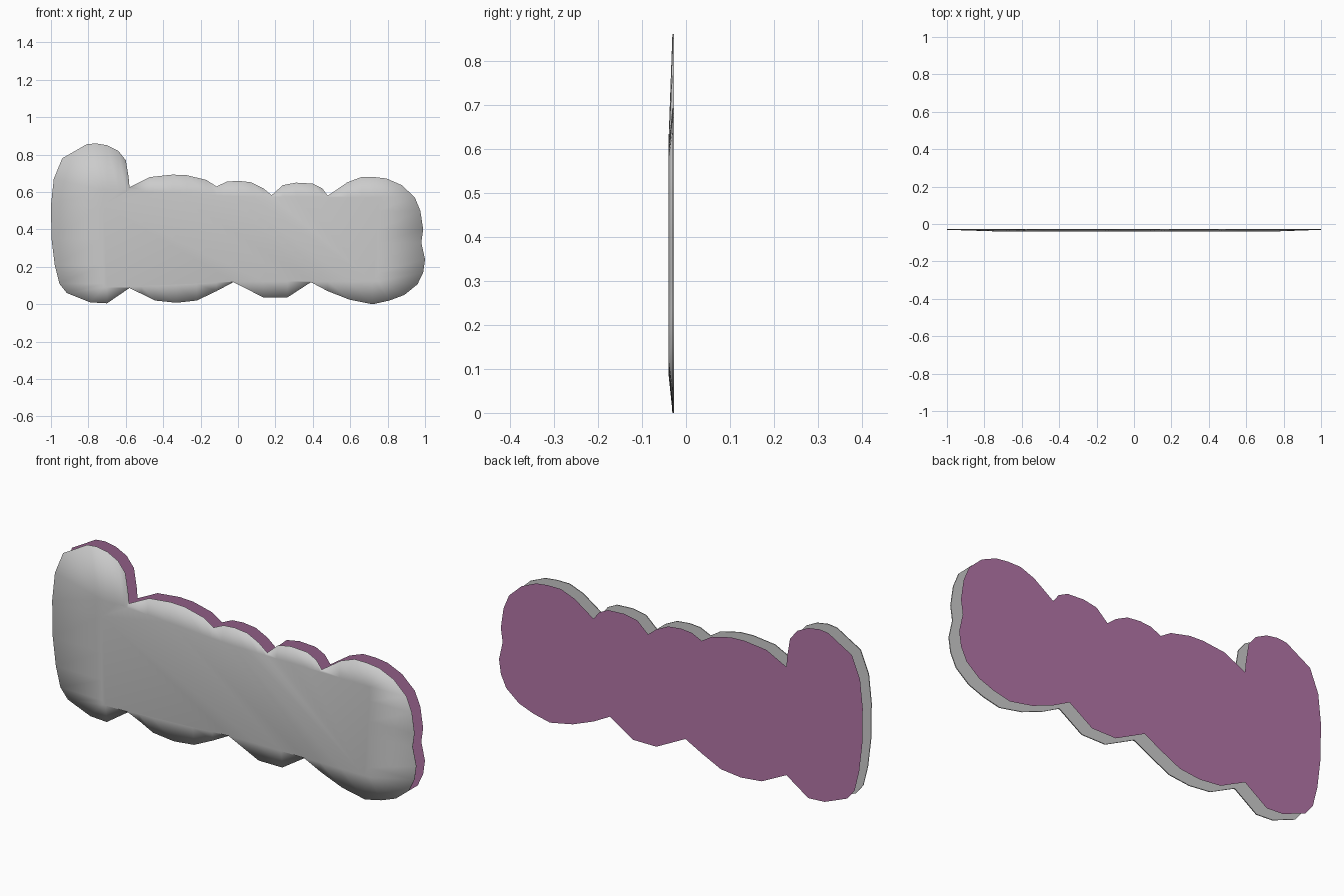
import bpy, bmesh

if "Cube" in bpy.data.objects:
    bpy.data.objects.remove(bpy.data.objects["Cube"])

# Scalloped plaque outline (x, z), clockwise from the left side
OUTLINE = [
    (-1, .53), (-.985, .67), (-.94, .78), (-.87, .82), (-.81, .855), (-.76, .86),
    (-.70, .85), (-.64, .82), (-.60, .77), (-.585, .68), (-.58, .625),
    (-.47, .68), (-.35, .693), (-.275, .69), (-.17, .665), (-.115, .63),
    (-.06, .655), (0, .66), (.07, .652), (.135, .62), (.18, .583),
    (.24, .637), (.31, .65), (.40, .645), (.45, .62), (.48, .58),
    (.585, .652), (.66, .68), (.73, .68), (.795, .672), (.875, .637), (.945, .572),
    (.975, .50), (.99, .40), (.98, .33), (1, .24), (.99, .17), (.96, .107),
    (.89, .05), (.81, .02), (.72, 0), (.595, .025), (.48, .07), (.39, .118),
    (.265, .037), (.135, .037), (-.025, .118), (-.115, .07), (-.22, .02),
    (-.33, .008), (-.445, .02), (-.515, .055), (-.58, .087), (-.70, .005),
    (-.79, .01), (-.915, .06), (-.955, .11), (-.98, .21), (-.997, .35),
]


def clamp(v, lo, hi):
    return max(lo, min(hi, v))


def inner(x, z):
    """Nearest point on the raised flat centre of the plaque."""
    x = clamp(x, -.72, .75)
    t = clamp((x + .6) / .6, 0, 1)
    return x, clamp(z, .09 + .032 * t, .61 - .035 * t)


def ring(bm, pts, y):
    return [bm.verts.new((x, y, z)) for x, z in pts]


def bridge(bm, a, b):
    n = len(a)
    for i in range(n):
        j = (i + 1) % n
        bm.faces.new((a[i], a[j], b[j], b[i])).smooth = True


def finish(bm, name):
    mesh = bpy.data.meshes.new(name)
    bm.to_mesh(mesh)
    bm.free()
    obj = bpy.data.objects.new(name, mesh)
    bpy.context.collection.objects.link(obj)
    return obj


# Front plaque: flat back, thin rim, softly raised face
bm = bmesh.new()
back = ring(bm, OUTLINE, -.027)
rim = ring(bm, OUTLINE, -.031)
centre = []
for x, z in OUTLINE:
    cx, cz = inner(x, z)
    centre.append((cx, cz))
top = ring(bm, centre, -.04)
bridge(bm, back, rim)
bridge(bm, rim, top)
bm.faces.new(top).smooth = True
flat = bm.faces.new(back)
for e in flat.edges:
    e.smooth = False
bmesh.ops.remove_doubles(bm, verts=top, dist=1e-4)
bmesh.ops.recalc_face_normals(bm, faces=bm.faces)
finish(bm, "front_plaque")

# Coloured backing sheet, separate and flat
bm = bmesh.new()
face = bm.faces.new(ring(bm, OUTLINE, .04))
face.normal_update()
if face.normal.y < 0:
    face.normal_flip()
sheet = finish(bm, "backing_sheet")
mat = bpy.data.materials.new("purple")
mat.diffuse_color = (.45, .18, .39, 1)
mat.use_nodes = True
mat.node_tree.nodes["Principled BSDF"].inputs["Base Color"].default_value = mat.diffuse_color
sheet.data.materials.append(mat)
